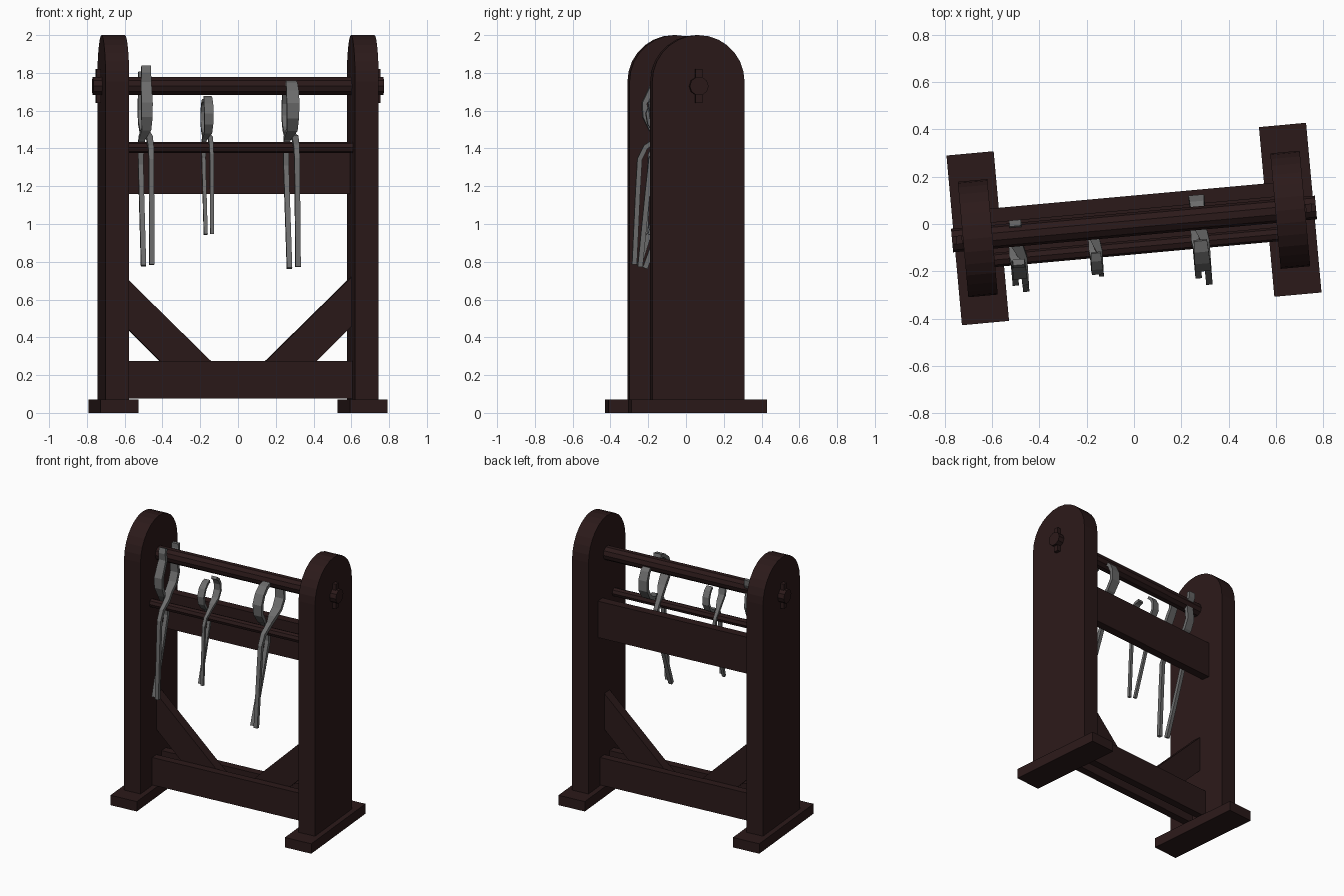
import bpy, bmesh
from math import radians, sin, cos, pi
from mathutils import Vector, Matrix

if "Cube" in bpy.data.objects:
    bpy.data.objects.remove(bpy.data.objects["Cube"])

YAW = radians(5.2)  # the whole rack is turned slightly


def material(name, rgb):
    m = bpy.data.materials.new(name)
    m.diffuse_color = (*rgb, 1)
    m.use_nodes = True
    m.node_tree.nodes["Principled BSDF"].inputs["Base Color"].default_value = m.diffuse_color
    return m


WOOD = material("dark_wood", (0.024, 0.010, 0.010))
IRON = material("iron", (0.15, 0.15, 0.15))


def finish(name, bm, mat):
    bmesh.ops.recalc_face_normals(bm, faces=bm.faces)
    me = bpy.data.meshes.new(name)
    bm.to_mesh(me)
    bm.free()
    me.materials.append(mat)
    ob = bpy.data.objects.new(name, me)
    ob.rotation_euler.z = YAW
    bpy.context.collection.objects.link(ob)
    return ob


def box(name, x, y, z, mat=WOOD):
    bm = bmesh.new()
    size = [b - a for a, b in (x, y, z)]
    mid = [(a + b) / 2 for a, b in (x, y, z)]
    bmesh.ops.create_cube(bm, size=1, matrix=Matrix.Translation(mid) @ Matrix.Diagonal((*size, 1)))
    return finish(name, bm, mat)


def prism(name, pts, depth):
    """Extrude a closed outline of 3D points along a vector."""
    bm = bmesh.new()
    f = bm.faces.new([bm.verts.new(p) for p in pts])
    ext = bmesh.ops.extrude_face_region(bm, geom=[f], use_keep_orig=True)
    bmesh.ops.translate(bm, vec=depth, verts=[v for v in ext["geom"] if isinstance(v, bmesh.types.BMVert)])
    return finish(name, bm, WOOD)


def rod(name, half, y, z, r, sides):
    bm = bmesh.new()
    mat = Matrix.Translation((0, y, z)) @ Matrix.Rotation(pi / 2, 4, "Y")
    bmesh.ops.create_cone(bm, cap_ends=True, segments=sides, radius1=r, radius2=r, depth=2 * half, matrix=mat)
    return finish(name, bm, WOOD)


# Side frames: foot, round-topped post, corner brace and locking pin
for side, s in (("left", -1), ("right", 1)):
    cx = 0.663 * s
    box(side + "_foot", (cx - 0.1, cx + 0.1), (-0.36, 0.36), (0, 0.072))
    outline = [(cx - 0.0625, -0.245, 0.07), (cx - 0.0625, 0.245, 0.07)]
    outline += [(cx - 0.0625, 0.245 * cos(pi * i / 14), 1.755 + 0.245 * sin(pi * i / 14)) for i in range(15)]
    prism(side + "_post", outline, (0.125, 0, 0))
    brace = [(0.602, 0.72), (0.602, 0.46), (0.33, 0.19), (0.06, 0.19)]
    prism(side + "_brace", [(s * x, -0.035, z) for x, z in brace], (0, 0.07, 0))
    px = 0.742 * s
    box(side + "_pin", (px - 0.013, px + 0.013), (-0.018, 0.018), (1.64, 1.82))

# Cross members
box("front_lower_beam", (-0.602, 0.602), (-0.09, -0.035), (0.075, 0.275))
box("back_lower_beam", (-0.602, 0.602), (0.035, 0.09), (0.075, 0.275))
box("upper_beam", (-0.602, 0.602), (0.06, 0.12), (1.16, 1.425))
rod("top_rod", 0.772, 0, 1.73, 0.05, 10)
rod("hanging_rod", 0.605, -0.098, 1.405, 0.03, 8)

# Tong arm paths as (y, z, width) from leg tip, across the pivot, to the handle tip
LEG = [(-0.015, -0.69, 0.027), (-0.065, -0.3, 0.027), (-0.085, -0.13, 0.028),
       (-0.065, -0.06, 0.03), (0, 0.0, 0.034)]
BOW = [(0.07, 0.03, 0.055), (0.125, 0.08, 0.062), (0.15, 0.15, 0.066),
       (0.135, 0.215, 0.064), (0.10, 0.26, 0.06), (0.06, 0.28, 0.055)]
TALL_BOW = [(0.05, 0.04, 0.05), (0.095, 0.10, 0.06), (0.11, 0.17, 0.06),
            (0.09, 0.24, 0.058), (0.075, 0.29, 0.055), (0.09, 0.34, 0.052), (0.085, 0.375, 0.05)]


def tongs(name, x, scale, lean, bow):
    bm = bmesh.new()
    path = LEG + bow
    for m in (1, -1):
        rings = []
        for i, (y, z, w) in enumerate(path):
            a, b = path[max(i - 1, 0)], path[min(i + 1, len(path) - 1)]
            t = Vector((b[0] - a[0], b[1] - a[1])).normalized() * 0.013
            off = m * (0.021 if i < len(LEG) else 0)  # legs lie side by side
            rings.append([bm.verts.new((off + sx * w / 2, m * (y - sy * t.y), z + sy * t.x))
                          for sx, sy in ((-1, -1), (1, -1), (1, 1), (-1, 1))])
        for p, q in zip(rings, rings[1:]):
            for k in range(4):
                bm.faces.new((p[k], p[(k + 1) % 4], q[(k + 1) % 4], q[k]))
        bm.faces.new(rings[0])
        bm.faces.new(rings[-1])
    bm.transform(Matrix.Translation((x, -0.098, 1.455))
                 @ Matrix.Rotation(radians(-lean), 4, "X") @ Matrix.Scale(scale, 4))
    return finish(name, bm, IRON)


tongs("left_tongs", -0.50, 0.99, 10, TALL_BOW)
tongs("small_tongs", -0.172, 0.75, 10, BOW)
tongs("right_tongs", 0.273, 1.02, 13, BOW)
